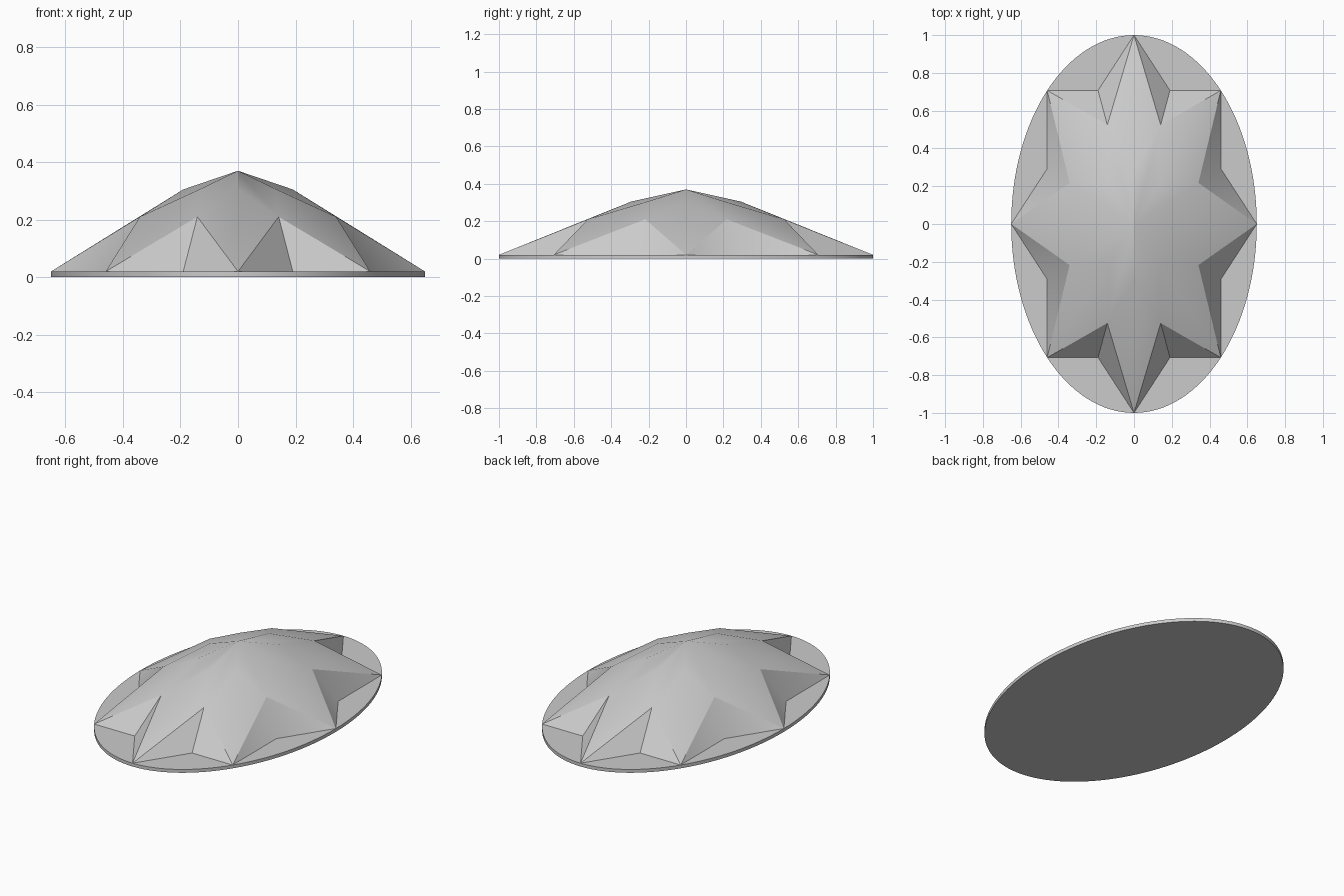
import bpy
import math

WIDTH = 0.65      # the round shape is narrowed along x
BASE_TOP = 0.02
POINTS = 8

cube = bpy.data.objects.get("Cube")
if cube:
    bpy.data.objects.remove(cube, do_unlink=True)

grey = bpy.data.materials.new("light_grey")
grey.use_nodes = True
colour = (0.6, 0.6, 0.6, 1)
grey.diffuse_color = colour
grey.node_tree.nodes["Principled BSDF"].inputs["Base Color"].default_value = colour


def ring(radius, z, count, offset=0.0):
    """Points of a narrowed circle, offset in fractions of a step."""
    step = math.tau / count
    return [(WIDTH * radius * math.cos((i + offset) * step),
             radius * math.sin((i + offset) * step), z) for i in range(count)]


def build(name, verts, faces, angle):
    mesh = bpy.data.meshes.new(name)
    mesh.from_pydata(verts, [], faces)
    mesh.materials.append(grey)
    obj = bpy.data.objects.new(name, mesh)
    bpy.context.collection.objects.link(obj)
    bpy.ops.object.select_all(action="DESELECT")
    obj.select_set(True)
    bpy.context.view_layer.objects.active = obj
    bpy.ops.object.shade_smooth_by_angle(angle=math.radians(angle))
    return obj


# Thin oval base plate
n = 128
sides = [(i, (i + 1) % n, n + (i + 1) % n, n + i) for i in range(n)]
build("base_plate", ring(1, 0, n) + ring(1, BASE_TOP, n),
      sides + [tuple(range(n - 1, -1, -1)), tuple(range(n, 2 * n))], 30)

# Faceted star: tips and notches on the base, shoulders above the notches,
# crown points above the tips, and one apex
notch_radius = math.cos(math.pi / 4) / math.cos(math.pi / 8)
verts = (ring(1, BASE_TOP, POINTS) + ring(notch_radius, BASE_TOP, POINTS, 0.5)
         + ring(0.568, 0.21, POINTS, 0.5) + ring(0.293, 0.305, POINTS)
         + [(0, 0, 0.37)])
apex = len(verts) - 1
faces = []
for i in range(POINTS):
    before = (i - 1) % POINTS
    tip, crown = i, 3 * POINTS + i
    notch_a, notch_b = POINTS + before, POINTS + i
    shoulder_a, shoulder_b = 2 * POINTS + before, 2 * POINTS + i
    faces += [(tip, notch_b, shoulder_b), (tip, shoulder_a, notch_a),
              (tip, shoulder_b, crown), (tip, crown, shoulder_a),
              (crown, shoulder_b, apex), (crown, apex, shoulder_a)]
build("faceted_star", verts, faces, 30)
